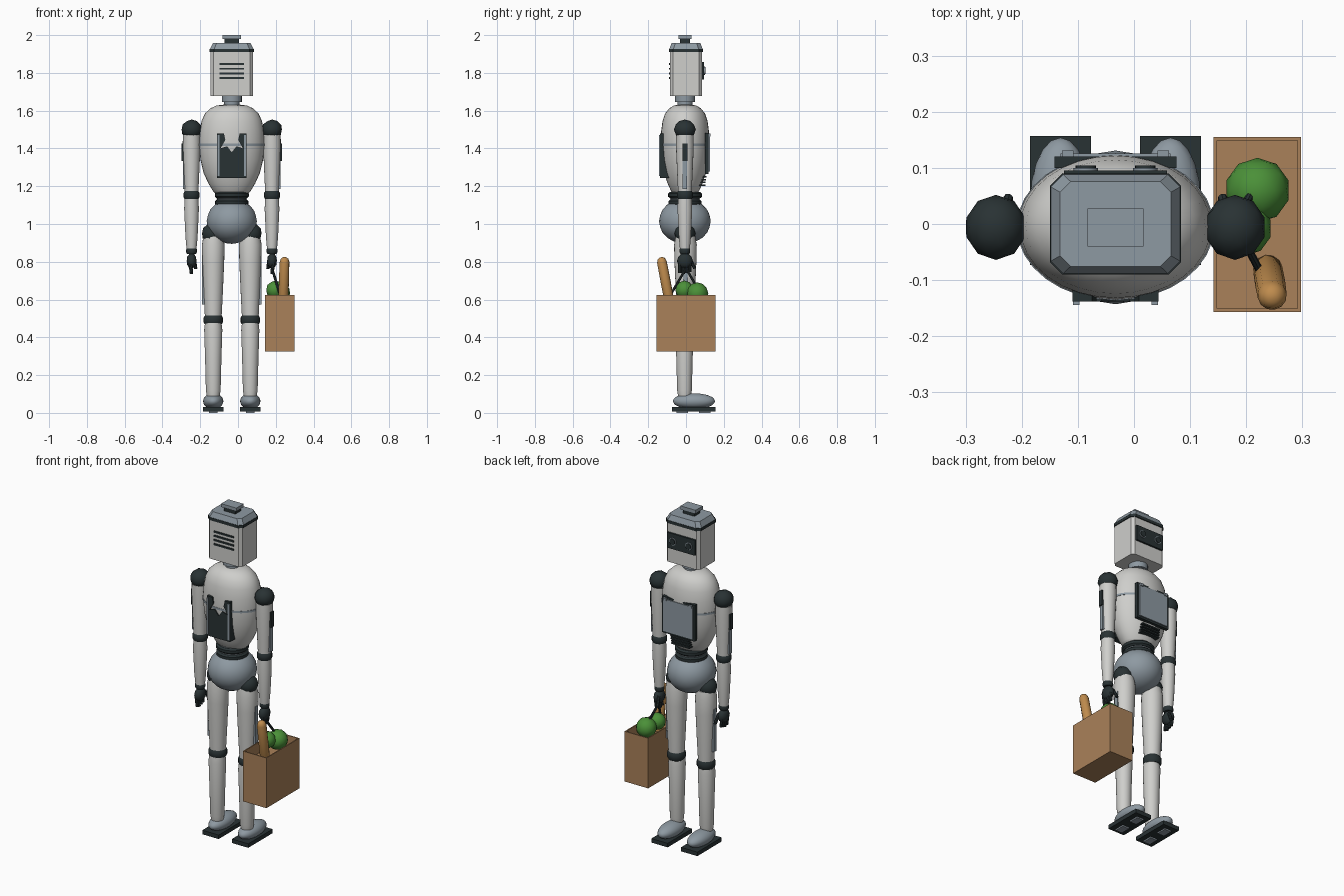
import bpy, bmesh, math
from mathutils import Vector, Matrix

if "Cube" in bpy.data.objects:
    bpy.data.objects.remove(bpy.data.objects["Cube"], do_unlink=True)


def material(name, rgb):
    m = bpy.data.materials.new(name)
    m.use_nodes = True
    m.diffuse_color = (*rgb, 1)
    m.node_tree.nodes["Principled BSDF"].inputs["Base Color"].default_value = (*rgb, 1)
    return m


SHELL = material("pale shell", (0.62, 0.62, 0.60))
SLATE = material("slate metal", (0.27, 0.32, 0.36))
DARK = material("dark rubber", (0.022, 0.032, 0.034))
PAPER = material("brown paper", (0.40, 0.22, 0.10))
CRUST = material("bread crust", (0.52, 0.26, 0.075))
GREEN = material("leaf green", (0.07, 0.28, 0.04))
CX = -0.033  # body centre line


def finish(bm, name, mat, smooth=40):
    bmesh.ops.recalc_face_normals(bm, faces=bm.faces)
    me = bpy.data.meshes.new(name)
    bm.to_mesh(me)
    bm.free()
    me.materials.append(mat)
    ob = bpy.data.objects.new(name, me)
    bpy.context.collection.objects.link(ob)
    if smooth:
        bpy.ops.object.select_all(action='DESELECT')
        ob.select_set(True)
        bpy.context.view_layer.objects.active = ob
        bpy.ops.object.shade_smooth_by_angle(angle=math.radians(smooth))
    return ob


def box(name, mat, x, y, z, bevel=0):
    """Box from (low, high) ranges."""
    bm = bmesh.new()
    bmesh.ops.create_cube(bm, size=1)
    for v in bm.verts:
        v.co = Vector([(a + b) / 2 + c * (b - a) for (a, b), c in zip((x, y, z), v.co)])
    if bevel:
        bmesh.ops.bevel(bm, geom=bm.edges[:], offset=bevel, segments=1, affect='EDGES')
    return finish(bm, name, mat, 0)


def ball(name, mat, centre, radii, sub=3, smooth=50):
    bm = bmesh.new()
    bmesh.ops.create_icosphere(bm, subdivisions=sub, radius=1)
    bmesh.ops.transform(bm, matrix=Matrix.Translation(centre) @ Matrix.Diagonal((*radii, 1)), verts=bm.verts)
    return finish(bm, name, mat, smooth)


def lathe(name, mat, centre, profile, sy=1.0, sides=24, smooth=40):
    """Stack of rings (radius, z), capped at both ends."""
    bm = bmesh.new()
    rings = []
    for r, z in profile:
        turns = [2 * math.pi * i / sides for i in range(sides)]
        rings.append([bm.verts.new((centre[0] + r * math.cos(t), centre[1] + r * sy * math.sin(t), z)) for t in turns])
    for a, b in zip(rings, rings[1:]):
        for i in range(sides):
            j = (i + 1) % sides
            bm.faces.new((a[i], a[j], b[j], b[i]))
    bm.faces.new(rings[0])
    bm.faces.new(rings[-1])
    return finish(bm, name, mat, smooth)


def rod(name, mat, a, b, r, sides=10):
    a, b = Vector(a), Vector(b)
    bm = bmesh.new()
    bmesh.ops.create_cone(bm, cap_ends=True, segments=sides, radius1=r, radius2=r, depth=(b - a).length)
    turn = (b - a).to_track_quat('Z', 'Y').to_matrix().to_4x4()
    bmesh.ops.transform(bm, matrix=Matrix.Translation((a + b) / 2) @ turn, verts=bm.verts)
    return finish(bm, name, mat)


def prism(name, mat, outline, low, high, axis='Z', shrink=1.0):
    """Extruded outline, scaled at the high end about the centre line."""
    def place(p, d, k):
        u = CX + p[0] * k
        return (u, p[1] * k, d) if axis == 'Z' else (u, d, p[1])
    bm = bmesh.new()
    a = [bm.verts.new(place(p, low, 1)) for p in outline]
    b = [bm.verts.new(place(p, high, shrink)) for p in outline]
    for i in range(len(a)):
        j = (i + 1) % len(a)
        bm.faces.new((a[i], a[j], b[j], b[i]))
    bm.faces.new(a)
    bm.faces.new(b)
    return finish(bm, name, mat, 0)


def octagon(w, d, c):
    return [(w, d - c), (w - c, d), (c - w, d), (-w, d - c), (-w, c - d), (c - w, -d), (w - c, -d), (w, c - d)]


# Head: chamfered block, band, bevelled lid and knob
prism("head", SHELL, octagon(0.112, 0.084, 0.016), 1.677, 1.915)
prism("head_band", DARK, octagon(0.117, 0.09, 0.022), 1.91, 1.927)
prism("head_lid", SLATE, octagon(0.115, 0.088, 0.022), 1.927, 1.958, shrink=0.86)
box("knob_stem", DARK, (CX - 0.038, CX + 0.038), (-0.032, 0.022), (1.955, 1.982))
box("knob_cap", SLATE, (CX - 0.05, CX + 0.05), (-0.04, 0.028), (1.98, 2.0))
for i in range(4):
    z = 1.847 - i * 0.025
    box(f"head_vent_{i + 1}", DARK, (CX - 0.065, CX + 0.065), (-0.09, -0.08), (z - 0.005, z + 0.005))
box("visor", DARK, (CX - 0.092, CX + 0.092), (0.08, 0.095), (1.765, 1.857))
for s, side in ((-1, "right"), (1, "left")):
    x = CX + s * 0.053
    rod(f"{side}_eye_ring", SLATE, (x, 0.09, 1.812), (x, 0.1, 1.812), 0.022, 20)
    rod(f"{side}_eye", DARK, (x, 0.09, 1.812), (x, 0.104, 1.812), 0.018, 20)

# Neck, torso shell and seam
lathe("neck", SLATE, (CX, -0.005), [(0.04, 1.6), (0.04, 1.645), (0.053, 1.645), (0.053, 1.68)], sides=20)
lathe("torso", SHELL, (CX, -0.005), [
    (0.083, 1.158), (0.1, 1.175), (0.124, 1.215), (0.149, 1.27), (0.166, 1.34), (0.174, 1.42), (0.17, 1.49),
    (0.16, 1.545), (0.142, 1.585), (0.112, 1.613), (0.08, 1.627), (0.04, 1.632)], 0.745, 32, 60)
lathe("torso_seam", SLATE, (CX, -0.005), [(0.1735, 1.413), (0.176, 1.413), (0.176, 1.425), (0.1735, 1.425)], 0.745, 32)

# Notched panel with rails
prism("rear_panel", DARK, [
    (-0.077, 1.243), (0.077, 1.243), (0.077, 1.48), (0.042, 1.48), (0.034, 1.445), (0.06, 1.4), (0.025, 1.412),
    (0, 1.38), (-0.025, 1.412), (-0.06, 1.4), (-0.034, 1.445), (-0.042, 1.48), (-0.077, 1.48)], -0.09, -0.138, 'Y')
for s in (-1, 1):
    x = CX + s * 0.07
    box("rear_rail", SLATE, (x - 0.006, x + 0.006), (-0.144, -0.1), (1.255, 1.47))

# Chest screen and vents
box("screen_frame", DARK, (CX - 0.109, CX + 0.109), (0.1, 0.12), (1.265, 1.482))
box("screen", SLATE, (CX - 0.098, CX + 0.098), (0.115, 0.126), (1.277, 1.47))
for s in (-1, 1):
    x = CX + s * 0.085
    box("screen_latch", SLATE, (x - 0.01, x + 0.01), (0.12, 0.131), (1.462, 1.478))
for i in range(4):
    z = 1.25 - i * 0.015
    box(f"chest_vent_{i + 1}", DARK, (CX - 0.06, CX + 0.06), (0.06, 0.108 - i * 0.002), (z - 0.004, z + 0.004))

# Waist and pelvis
lathe("waist", SLATE, (CX, -0.005), [(0.077, 1.07), (0.077, 1.17)])
for z, r in ((1.153, 0.09), (1.113, 0.088)):
    lathe("waist_ring", DARK, (CX, -0.005),
          [(r - 0.01, z - 0.017), (r, z - 0.008), (r, z + 0.008), (r - 0.01, z + 0.017)])
ball("pelvis", SLATE, (CX, -0.006, 1.015), (0.133, 0.137, 0.12), 3)


def joint(name, x, y, z, r, h):
    lathe(name, DARK, (x, y), [(r * 0.85, z - h), (r, z - h / 2), (r, z + h / 2), (r * 0.85, z + h)], sides=20)


for s, side in ((-1, "right"), (1, "left")):
    # Leg
    x = CX + s * 0.098
    ball(f"{side}_hip", DARK, (CX + s * 0.104, -0.005, 0.95), (0.056,) * 3, 2)
    lathe(f"{side}_thigh", SHELL, (x, -0.003),
          [(0.044, 0.505), (0.05, 0.62), (0.058, 0.8), (0.06, 0.89), (0.052, 0.935), (0.03, 0.95)])
    box(f"{side}_thigh_strip", SLATE, sorted((CX + s * 0.145, CX + s * 0.158)), (-0.015, 0.01), (0.575, 0.83))
    joint(f"{side}_knee", x, -0.003, 0.492, 0.051, 0.025)
    lathe(f"{side}_shin", SHELL, (x, -0.008), [(0.034, 0.09), (0.039, 0.12), (0.043, 0.28), (0.048, 0.44), (0.044, 0.475)])
    ball(f"{side}_foot", SLATE, (x, 0.042, 0.062), (0.054, 0.112, 0.042))
    box(f"{side}_sole", DARK, (x - 0.054, x + 0.054), (-0.073, 0.157), (0.008, 0.032))
    for y in (-0.02, 0.1):
        box(f"{side}_sole_pad", SLATE, (x - 0.022, x + 0.022), (y - 0.03, y + 0.03), (0, 0.01))

    # Arm
    x, y = CX + s * 0.213, -0.006
    ball(f"{side}_shoulder", DARK, (x, y, 1.5), (0.055, 0.058, 0.053), 2)
    lathe(f"{side}_upper_arm", SHELL, (x, y), [(0.036, 1.165), (0.04, 1.25), (0.047, 1.41), (0.046, 1.47)], sides=20)
    box(f"{side}_arm_plate", DARK, sorted((x + s * 0.03, x + s * 0.053)), (y - 0.013, y + 0.013), (1.333, 1.425))
    box(f"{side}_arm_strip", SLATE, sorted((x + s * 0.03, x + s * 0.046)), (y - 0.012, y + 0.012), (1.185, 1.333))
    joint(f"{side}_elbow", x, y, 1.153, 0.042, 0.022)
    lathe(f"{side}_forearm", SHELL, (x, y), [(0.026, 0.865), (0.032, 0.93), (0.039, 1.08), (0.036, 1.14)], sides=20)

    # Hand
    joint(f"{side}_wrist", x, y, 0.858, 0.028, 0.016)
    ball(f"{side}_palm", DARK, (x, y, 0.805), (0.027, 0.042, 0.042), 2)
    for i in range(4):
        fy = y - 0.027 + i * 0.018
        rod(f"{side}_finger_{i + 1}", DARK, (x + s * 0.008, fy, 0.8), (x, fy, 0.735 + 0.006 * abs(i - 1)), 0.009, 8)
    rod(f"{side}_thumb", DARK, (x - s * 0.015, y + 0.025, 0.82), (x - s * 0.022, y + 0.052, 0.765), 0.009, 8)

# Open paper bag
bag = box("bag", PAPER, (0.142, 0.298), (-0.157, 0.155), (0.325, 0.625))
bm = bmesh.new()
bm.from_mesh(bag.data)
top = max(bm.faces, key=lambda f: f.calc_center_median().z)
bmesh.ops.inset_region(bm, faces=[top], thickness=0.009)
for v in bmesh.ops.extrude_face_region(bm, geom=[top])["geom"]:
    if isinstance(v, bmesh.types.BMVert):
        v.co.z = 0.56
bmesh.ops.delete(bm, geom=[top], context='FACES')
bm.to_mesh(bag.data)
bm.free()

# Bag handles
for s in (-1, 1):
    rod("bag_handle", DARK, (0.18, 0, 0.765), (0.225, s * 0.085, 0.62), 0.007, 8)

# Groceries
for name, centre, r in (("large_cabbage", (0.22, 0.06, 0.633), 0.058), ("small_cabbage", (0.197, -0.008, 0.651), 0.049)):
    ball(name, GREEN, centre, (r, r, r), 2, 30)
loaf = lathe("bread_loaf", CRUST, (0, 0),
             [(0.01, 0), (0.026, 0.02), (0.027, 0.25), (0.026, 0.36), (0.02, 0.378), (0.008, 0.386)], sides=12)
loaf.matrix_world = Matrix.Translation((0.235, -0.06, 0.445)) @ \
    Vector((0.012, -0.072, 0.376)).to_track_quat('Z', 'Y').to_matrix().to_4x4()
